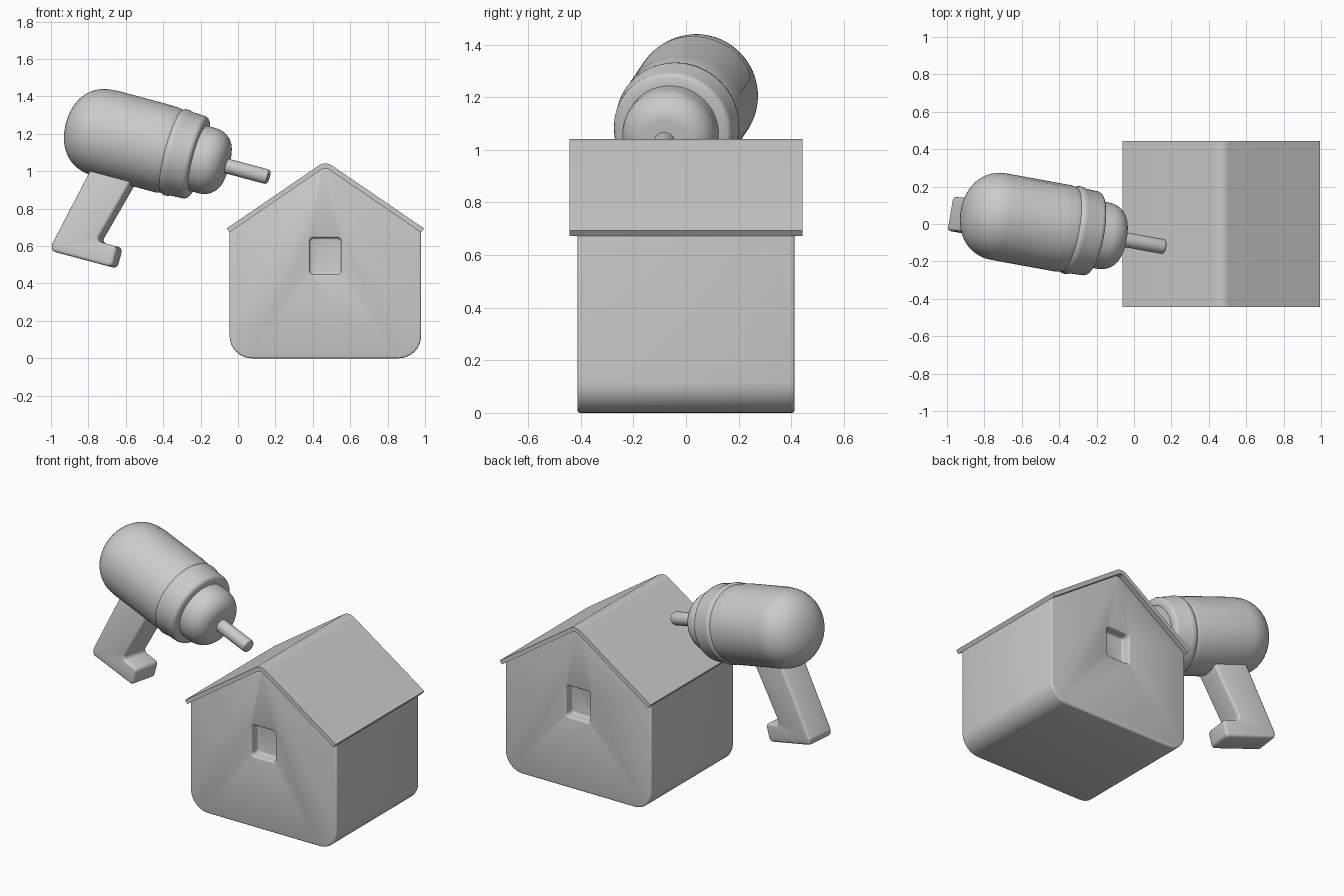
import bpy, bmesh, math
from mathutils import Matrix, Vector

if "Cube" in bpy.data.objects:
    bpy.data.objects.remove(bpy.data.objects["Cube"])

# drill pose: turned 10 degrees sideways, then tipped nose-down by 15
POSE = (Matrix.Translation((-0.6, 0.017, 1.173))
        @ Matrix.Rotation(math.radians(15), 4, 'Y')
        @ Matrix.Rotation(math.radians(-10), 4, 'Z'))


def finish(name, bm, pose=None):
    bmesh.ops.recalc_face_normals(bm, faces=bm.faces)
    mesh = bpy.data.meshes.new(name)
    bm.to_mesh(mesh)
    bm.free()
    ob = bpy.data.objects.new(name, mesh)
    bpy.context.collection.objects.link(ob)
    if pose:
        ob.matrix_world = pose
    return ob


def activate(ob):
    bpy.ops.object.select_all(action='DESELECT')
    ob.select_set(True)
    bpy.context.view_layer.objects.active = ob


def smooth(ob, angle=35):
    activate(ob)
    bpy.ops.object.shade_smooth_by_angle(angle=math.radians(angle))


def bevel(ob, width, limit=50):
    activate(ob)
    m = ob.modifiers.new("Bevel", 'BEVEL')
    m.width, m.segments = width, 3
    m.limit_method, m.angle_limit = 'ANGLE', math.radians(limit)
    bpy.ops.object.modifier_apply(modifier=m.name)


def rounded(corners, n=8):
    """Outline from (x, z, radius) corners, each replaced by an arc."""
    out = []
    for i, (x, z, r) in enumerate(corners):
        p = Vector((x, z))
        if r == 0:
            out.append(p)
            continue
        a = (Vector(corners[i - 1][:2]) - p).normalized()
        b = (Vector(corners[(i + 1) % len(corners)][:2]) - p).normalized()
        half = a.angle(b) / 2
        c = p + (a + b).normalized() * r / math.sin(half)
        s = p + a * r / math.tan(half) - c
        e = p + b * r / math.tan(half) - c
        turn = math.atan2(s.x * e.y - s.y * e.x, s.dot(e))
        for k in range(n + 1):
            out.append(c + Matrix.Rotation(turn * k / n, 2) @ s)
    return out


def prism(name, corners, y0, y1, pose=None):
    bm = bmesh.new()
    face = bm.faces.new([bm.verts.new((p.x, y0, p.y)) for p in rounded(corners)])
    ext = bmesh.ops.extrude_face_region(bm, geom=[face])
    verts = [v for v in ext['geom'] if isinstance(v, bmesh.types.BMVert)]
    bmesh.ops.translate(bm, verts=verts, vec=(0, y1 - y0, 0))
    return finish(name, bm, pose)


def lathe(name, profile, steps=64):
    """Revolve (x, radius) points about the drill axis."""
    bm = bmesh.new()
    vs = [bm.verts.new((x, 0, r)) for x, r in profile]
    es = [bm.edges.new(pair) for pair in zip(vs, vs[1:])]
    bmesh.ops.spin(bm, geom=vs + es, axis=(1, 0, 0), cent=(0, 0, 0),
                   angle=math.tau, steps=steps)
    bmesh.ops.remove_doubles(bm, verts=bm.verts, dist=1e-5)
    ob = finish(name, bm, POSE)
    smooth(ob)
    return ob


# house walls with a window recess in each gable
CX = 0.467
walls = prism("house_walls", [
    (CX - 0.512, 0, 0.12), (CX + 0.512, 0, 0.12), (CX + 0.512, 0.678, 0),
    (CX, 1.025, 0.04), (CX - 0.512, 0.678, 0)], -0.412, 0.412)
for side in (-1, 1):
    y0, y1 = sorted((side * 0.35, side * 0.5))
    cutter = prism("window_cutter", [
        (CX - 0.083, 0.448, 0.02), (CX + 0.083, 0.448, 0.02),
        (CX + 0.083, 0.644, 0.02), (CX - 0.083, 0.644, 0.02)], y0, y1)
    cutter.hide_render = True
    activate(walls)
    m = walls.modifiers.new("Window", 'BOOLEAN')
    m.operation, m.object, m.solver = 'DIFFERENCE', cutter, 'EXACT'
    bpy.ops.object.modifier_apply(modifier=m.name)
    bpy.data.objects.remove(cutter)
bevel(walls, 0.01, 60)
smooth(walls)

# folded roof sheet
roof = prism("roof", [
    (CX - 0.528, 0.694, 0), (CX - 0.512, 0.673, 0), (CX, 1.023, 0.035),
    (CX + 0.512, 0.673, 0), (CX + 0.528, 0.694, 0), (CX, 1.055, 0.065)],
    -0.443, 0.443)
smooth(roof)

# drill body: domed back, straight barrel, stepped collar
R = 0.235
dome = []
for k in range(17):
    a = math.pi / 2 * k / 16
    dome.append((-0.12 - 0.21 * max(math.cos(a), 0) ** 0.9, R * math.sin(a) ** 0.9))
lathe("drill_body", dome + [
    (0.235, R), (0.25, 0.232), (0.262, 0.229), (0.272, 0.236), (0.285, 0.238),
    (0.30, 0.236), (0.312, 0.231), (0.385, 0.228), (0.398, 0.223),
    (0.406, 0.212), (0.408, 0.17), (0.408, 0)])

# chuck with a rounded nose
nose = [(0.46 + 0.105 * math.sin(a), 0.08 + 0.1 * math.cos(a))
        for a in [math.pi / 2 * k / 10 for k in range(11)]]
lathe("drill_chuck", [(0.40, 0), (0.40, 0.18)] + nose + [(0.568, 0.04), (0.568, 0)])

# drill bit
lathe("drill_bit", [(0.54, 0), (0.54, 0.04), (0.79, 0.04), (0.799, 0.037),
                    (0.804, 0.03), (0.805, 0)], 32)

# thin panel wrapped over the top of the barrel
bm = bmesh.new()
U0, U1, RAD, N = -0.115, 0.195, 0.06, 32
rows = []
for i in range(N + 1):
    u = U0 + (U1 - U0) * i / N
    d = max(RAD - min(u - U0, U1 - u), 0)
    low = math.asin((0.09 + RAD - math.sqrt(RAD ** 2 - d ** 2)) / R)
    angs = [low + (math.pi - 2 * low) * j / 40 for j in range(41)]
    rows.append([bm.verts.new((u, (R + 0.002) * math.cos(a), (R + 0.002) * math.sin(a)))
                 for a in angs])
for ra, rb in zip(rows, rows[1:]):
    for j in range(40):
        bm.faces.new((ra[j], rb[j], rb[j + 1], ra[j + 1]))
smooth(finish("drill_top_panel", bm, POSE))

# slanted grip with a forward foot
grip = prism("drill_handle", [
    (-0.112, -0.14, 0), (-0.225, -0.645, 0.02), (-0.215, -0.682, 0.02),
    (0.124, -0.682, 0.025), (0.124, -0.568, 0.025), (0.006, -0.568, 0.02),
    (0.122, -0.14, 0)], -0.092, 0.092, POSE)
bevel(grip, 0.016)
smooth(grip)
